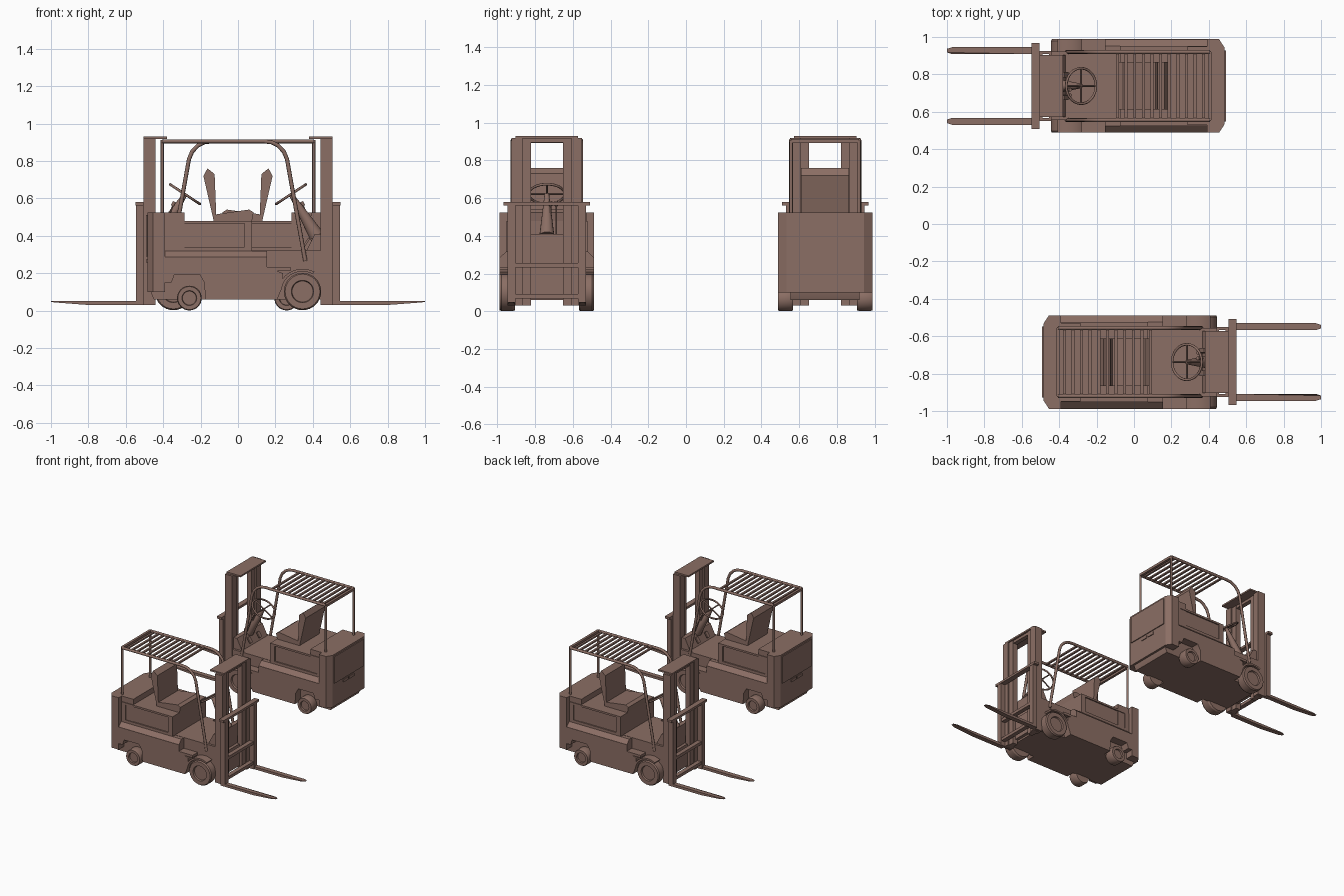
import bpy, bmesh, math
from mathutils import Vector, Matrix

if "Cube" in bpy.data.objects:
    bpy.data.objects.remove(bpy.data.objects["Cube"])

parts = []
paint = bpy.data.materials.new("brown_paint")
paint.diffuse_color = (0.26, 0.157, 0.128, 1)
paint.use_nodes = True
paint.node_tree.nodes["Principled BSDF"].inputs["Base Color"].default_value = paint.diffuse_color

def add(name, data):
    data.materials.append(paint)
    ob = bpy.data.objects.new(name, data)
    bpy.context.collection.objects.link(ob)
    parts.append(ob)
    return ob

def finish(name, bm):
    bmesh.ops.recalc_face_normals(bm, faces=bm.faces)
    me = bpy.data.meshes.new(name)
    bm.to_mesh(me)
    bm.free()
    return add(name, me)

def prism(name, pts, axis, a, b):
    """Extrude a 2D outline along an axis from a to b."""
    put = {'x': lambda p, t: (t, p[0], p[1]),
           'y': lambda p, t: (p[0], t, p[1]),
           'z': lambda p, t: (p[0], p[1], t)}[axis]
    bm = bmesh.new()
    lo = [bm.verts.new(put(p, a)) for p in pts]
    hi = [bm.verts.new(put(p, b)) for p in pts]
    bm.faces.new(lo)
    bm.faces.new(hi)
    n = len(pts)
    for i in range(n):
        bm.faces.new((lo[i], lo[(i + 1) % n], hi[(i + 1) % n], hi[i]))
    return finish(name, bm)

def box(name, x0, x1, y0, y1, z0, z1):
    return prism(name, [(x0, y0), (x1, y0), (x1, y1), (x0, y1)], 'z', z0, z1)

def lathe(name, prof, centre, side):
    """Spin (radius, y) profile about the y axis."""
    bm = bmesh.new()
    vs = [bm.verts.new((r, side * y, 0)) for r, y in prof]
    es = [bm.edges.new(p) for p in zip(vs, vs[1:])]
    bmesh.ops.spin(bm, geom=vs + es, cent=(0, 0, 0), axis=(0, 1, 0),
                   angle=math.tau, steps=32, use_merge=True)
    bmesh.ops.remove_doubles(bm, verts=bm.verts, dist=1e-5)
    bmesh.ops.translate(bm, verts=bm.verts, vec=centre)
    return finish(name, bm)

def tube(name, pts, r, cyclic=False):
    cu = bpy.data.curves.new(name, 'CURVE')
    cu.dimensions = '3D'
    cu.bevel_depth = r
    cu.bevel_resolution = 2
    cu.use_fill_caps = True
    sp = cu.splines.new('POLY')
    sp.points.add(len(pts) - 1)
    for p, q in zip(sp.points, pts):
        p.co = (*q, 1)
    sp.use_cyclic_u = cyclic
    return add(name, cu)

def cone(name, a, b, r1, r2):
    a, b = Vector(a), Vector(b)
    bm = bmesh.new()
    rot = (b - a).to_track_quat('Z', 'Y').to_matrix().to_4x4()
    bmesh.ops.create_cone(bm, cap_ends=True, segments=16, radius1=r1, radius2=r2,
                          depth=(b - a).length,
                          matrix=Matrix.Translation((a + b) / 2) @ rot)
    return finish(name, bm)

# Chassis, side ledge, counterweight and hood
prism('chassis', [(-0.45, 0.06), (0.44, 0.06), (0.44, 0.32), (-0.45, 0.32), (-0.475, 0.12)],
      'y', -0.183, 0.183)
prism('side_ledge', [(-0.25, 0.285), (-0.215, 0.318), (0.215, 0.318), (0.25, 0.285)],
      'x', -0.40, 0.155)
prism('counterweight', [(-0.484, -0.205), (-0.455, -0.25), (-0.39, -0.25), (-0.39, 0.25),
                        (-0.455, 0.25), (-0.484, 0.205)], 'z', 0.10, 0.525)
box('rear_panel', -0.491, -0.47, -0.19, 0.19, 0.29, 0.51)
for y in (-0.037, 0.04):
    box('latch', -0.490, -0.47, y - 0.03, y + 0.03, 0.255, 0.277)
box('rear_deck', -0.40, -0.285, -0.21, 0.21, 0.31, 0.525)
box('hood', -0.40, 0.075, -0.205, 0.205, 0.31, 0.48)

# Seat
prism('seat_back', [(-0.13, 0.48), (-0.185, 0.72), (-0.163, 0.76), (-0.125, 0.73), (-0.115, 0.48)],
      'y', -0.127, 0.127)
prism('seat_cushion', [(-0.115, 0.48), (-0.115, 0.515), (0.06, 0.54), (0.083, 0.525), (0.075, 0.48)],
      'y', -0.127, 0.127)

# Dashboard, steering column and wheel
prism('dashboard', [(0.36, 0.31), (0.41, 0.41), (0.445, 0.41), (0.445, 0.31)], 'y', -0.165, 0.165)
hub = Vector((0.283, 0, 0.622))
cone('steering_column', (0.42, 0, 0.40), hub, 0.04, 0.012)
along = Vector((0.835, 0, 0.55))
side = Vector((0, 1, 0))
rim = [hub + 0.095 * (along * math.cos(t) + side * math.sin(t))
       for t in (i * math.tau / 32 for i in range(32))]
tube('steering_rim', rim, 0.007, True)
for i in (0, 8):
    tube('steering_spoke', [rim[i], hub, rim[i + 16]], 0.005)
for y in (0.02, 0.05):
    tube('lever', [(0.41, y, 0.40), (0.345, y, 0.57)], 0.004)
    cone('lever_knob', (0.35, y, 0.56), (0.34, y, 0.582), 0.009, 0.009)
for y in (-0.06, 0.06):
    prism('pedal', [(0.35, 0.35), (0.375, 0.39), (0.385, 0.385), (0.36, 0.345)], 'y', y - 0.015, y + 0.015)

# Overhead guard slats
for i in range(11):
    x = -0.372 + i * 0.046
    box('guard_slat', x - 0.008, x + 0.008, -0.18, 0.18, 0.896, 0.908)
box('guard_rear_bar', -0.415, -0.395, -0.18, 0.18, 0.893, 0.913)

skirt = [(-0.40, 0.286), (-0.40, 0.15), (-0.355, 0.15), (-0.34, 0.193), (-0.205, 0.193), (-0.18, 0.15),
         (-0.175, 0.06), (0.21, 0.06), (0.235, 0.12), (0.24, 0.20), (0.155, 0.23), (0.155, 0.286)]
arc = [math.radians(60 + 11 * i) for i in range(11)]
fender = ([(0.345 + 0.128 * math.cos(t), 0.105 + 0.118 * math.sin(t)) for t in arc] +
          [(0.345 + 0.112 * math.cos(t), 0.105 + 0.104 * math.sin(t)) for t in reversed(arc)])
frame_bow = [(-0.405, 0.905), (0.14, 0.905), (0.18, 0.9), (0.215, 0.882), (0.245, 0.85), (0.262, 0.81),
             (0.305, 0.57), (0.36, 0.265)]

for s in (-1, 1):
    # Side body
    prism('side_skirt', skirt, 'y', s * 0.18, s * 0.25)
    prism('fender', fender, 'y', s * 0.18, s * 0.25)
    box('step', 0.15, 0.28, s * 0.18, s * 0.25, 0.212, 0.232)
    # Raised frame around the hood side panel
    for x0, x1, z0, z1 in ((-0.39, 0.075, 0.465, 0.48), (-0.39, 0.075, 0.315, 0.34),
                           (-0.39, -0.35, 0.34, 0.465), (0.035, 0.075, 0.34, 0.465)):
        box('hood_frame', x0, x1, s * 0.20, s * 0.215, z0, z1)
    # Wheels
    for name, x, z, r in (('front_wheel', 0.345, 0.102, 0.1), ('rear_wheel', -0.26, 0.067, 0.066)):
        lathe(name, [(0, 0.17), (r * 0.93, 0.17), (r, 0.182), (r, 0.24), (r * 0.93, 0.25),
                     (r * 0.6, 0.25), (r * 0.56, 0.237), (0, 0.237)], (x, 0, z), s)
    # Guard frame
    tube('guard_frame', [(x, s * 0.182, z) for x, z in frame_bow], 0.011)
    tube('guard_rear_post', [(-0.405, s * 0.18, 0.5), (-0.405, s * 0.18, 0.905)], 0.009)
    # Mast uprights
    y0, y1 = s * 0.13, s * 0.187
    prism('mast_outer', [(0.44, y0), (0.44, y1), (0.505, y1), (0.505, y0), (0.49, y0),
                         (0.49, s * 0.17), (0.455, s * 0.17), (0.455, y0)], 'z', 0.03, 0.92)
    box('mast_inner', 0.452, 0.495, s * 0.085, s * 0.165, 0.03, 0.92)
    # Carriage uprights and forks
    box('carriage_post', 0.505, 0.545, s * 0.165, s * 0.208, 0.03, 0.57)
    fork = prism('fork', [(0.53, 0.03), (0.80, 0.03), (0.97, 0.043), (1.0, 0.046), (1.0, 0.05),
                          (0.97, 0.05), (0.53, 0.05)], 'y', s * 0.17, s * 0.208)
    for v in fork.data.vertices:
        if v.co.x > 0.99:
            v.co.y = s * 0.189 + (v.co.y - s * 0.189) * 0.5

# Mast and carriage cross members
box('mast_top_plate', 0.38, 0.505, -0.165, 0.165, 0.917, 0.93)
box('mast_top_bar', 0.455, 0.49, -0.165, 0.165, 0.895, 0.92)
box('mast_low_panel', 0.445, 0.47, -0.16, 0.16, 0.07, 0.25)
box('carriage_top_bar', 0.505, 0.547, -0.23, 0.23, 0.562, 0.58)
for z in (0.245, 0.08):
    box('carriage_bar', 0.505, 0.54, -0.17, 0.17, z - 0.012, z + 0.012)

# Shade rounded parts, then place the truck and its turned twin
bpy.ops.object.select_all(action='DESELECT')
for ob in parts:
    if ob.type == 'MESH':
        ob.select_set(True)
        bpy.context.view_layer.objects.active = ob
bpy.ops.object.shade_smooth_by_angle(angle=math.radians(30))
for ob in list(parts):
    ob.location.y = -0.738
    twin = ob.copy()
    twin.name = 'second_' + ob.name
    twin.location.y = 0.738
    twin.rotation_euler.z = math.pi
    bpy.context.collection.objects.link(twin)
